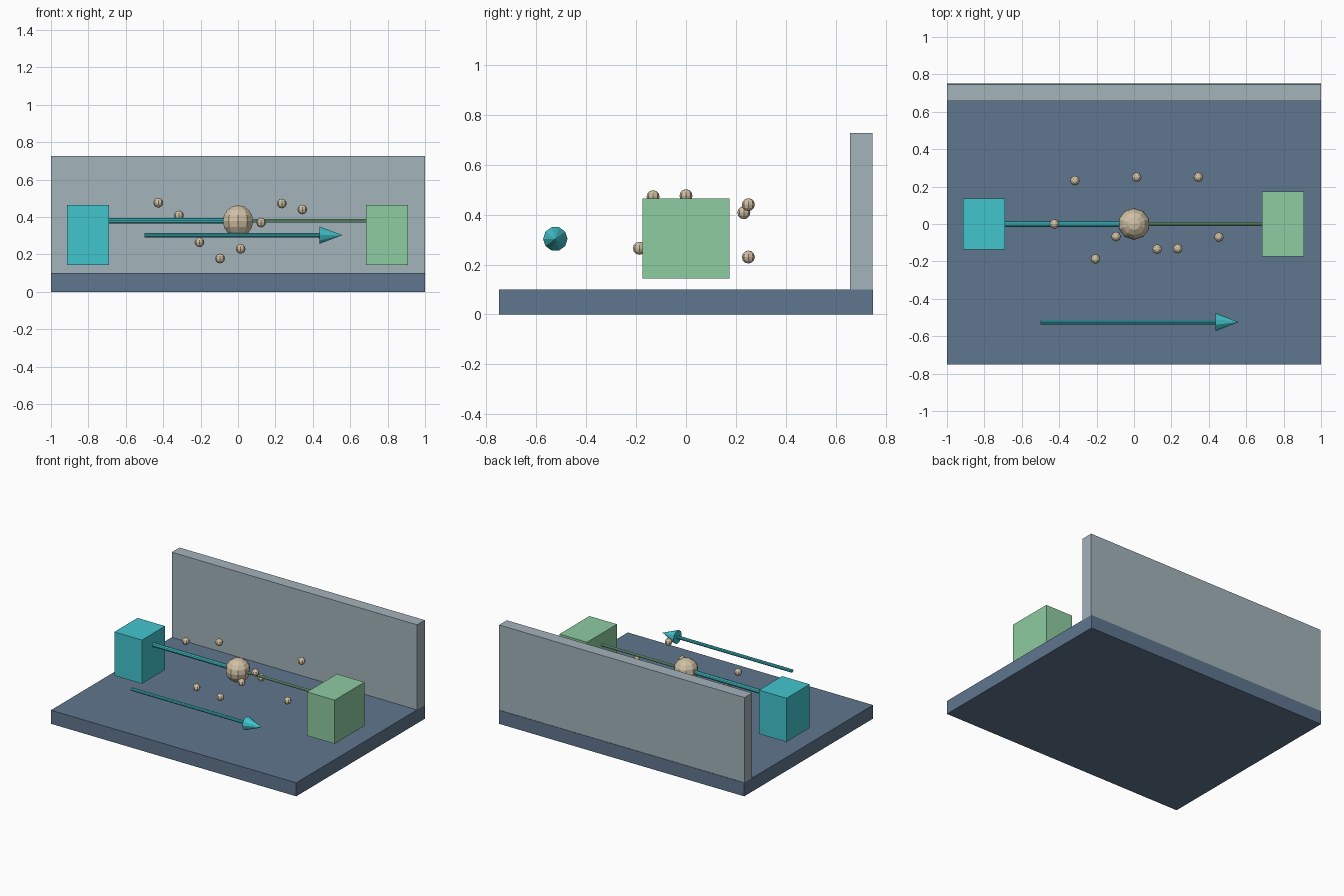
import bpy
from mathutils import Vector

if "Cube" in bpy.data.objects:
    bpy.data.objects.remove(bpy.data.objects["Cube"], do_unlink=True)


def material(name, rgb):
    """Material from an 0-255 display colour, stored as linear values."""
    lin = [((c / 255 + 0.055) / 1.055) ** 2.4 for c in rgb] + [1.0]
    mat = bpy.data.materials.new(name)
    mat.use_nodes = True
    mat.diffuse_color = lin
    mat.node_tree.nodes["Principled BSDF"].inputs["Base Color"].default_value = lin
    return mat


slate = material("slate blue", (96, 118, 142))
grey = material("pale grey", (163, 179, 187))
cyan = material("cyan", (66, 197, 206))
green = material("soft green", (141, 204, 161))
sand = material("sand", (208, 192, 164))


def finish(name, mat):
    obj = bpy.context.object
    obj.name = name
    obj.data.materials.append(mat)
    return obj


def box(name, mat, low, high):
    low, high = Vector(low), Vector(high)
    bpy.ops.mesh.primitive_cube_add(size=1, location=(low + high) / 2)
    bpy.context.object.scale = high - low
    return finish(name, mat)


def rod(name, mat, x0, x1, y, z, r0, r1):
    """Ten-sided rod or cone along x, from radius r0 to r1."""
    bpy.ops.mesh.primitive_cone_add(vertices=10, radius1=r0, radius2=r1, depth=x1 - x0,
                                    location=((x0 + x1) / 2, y, z),
                                    rotation=(0, 1.5708, 0))
    return finish(name, mat)


def ball(name, mat, pos, radius, segments, rings):
    bpy.ops.mesh.primitive_uv_sphere_add(segments=segments, ring_count=rings,
                                         radius=radius, location=pos)
    return finish(name, mat)


# Floor slab and back wall
box("floor_slab", slate, (-1, -0.75, 0), (1, 0.75, 0.1))
box("back_wall", grey, (-1, 0.657, 0.1), (1, 0.747, 0.727))

# End blocks
box("right_block", cyan, (-0.914, -0.135, 0.143), (-0.689, 0.135, 0.465))
box("left_block", green, (0.685, -0.174, 0.143), (0.91, 0.174, 0.465))

# Rods joining the blocks to the centre ball
rod("right_rod", cyan, -0.69, -0.03, 0, 0.38, 0.016, 0.016)
rod("left_rod", green, 0.03, 0.69, 0, 0.38, 0.01, 0.01)
ball("centre_ball", sand, (0, 0, 0.378), 0.085, 10, 8)

# Direction arrow
rod("arrow_shaft", cyan, -0.5, 0.44, -0.524, 0.303, 0.012, 0.012)
rod("arrow_head", cyan, 0.436, 0.558, -0.524, 0.303, 0.049, 0)

# Floating particles, evenly spaced along x
particles = [(0, 0.476), (0.232, 0.408), (-0.187, 0.265), (-0.067, 0.178), (0.25, 0.23),
             (-0.134, 0.37), (-0.132, 0.472), (0.25, 0.44), (-0.07, 0.3)]
for i, (y, z) in enumerate(particles):
    ball(f"particle_{i + 1}", sand, (-0.426 + 0.11 * i, y, z), 0.026, 8, 6)
